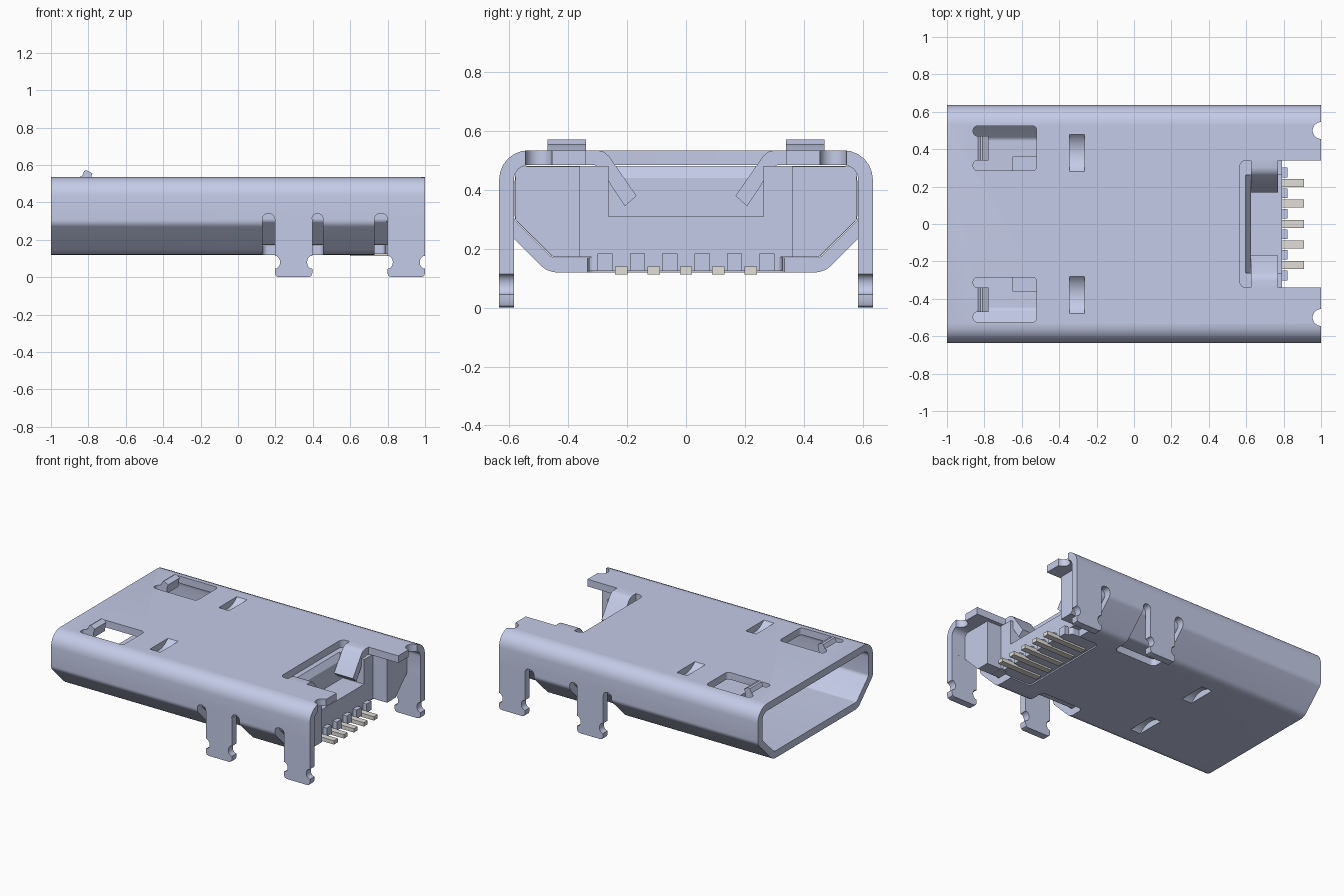
import bpy, bmesh, math
from mathutils import Vector

if "Cube" in bpy.data.objects:
    bpy.data.objects.remove(bpy.data.objects["Cube"], do_unlink=True)


def material(name, rgb):
    m = bpy.data.materials.new(name)
    m.use_nodes = True
    m.diffuse_color = (*rgb, 1)
    m.node_tree.nodes["Principled BSDF"].inputs["Base Color"].default_value = (*rgb, 1)
    return m


STEEL = material("lilac_steel", (0.591, 0.638, 0.855))
PIN = material("pin_grey", (0.76, 0.74, 0.70))


def fillet(corners, steps=6):
    """Round each (u, v, radius) corner of an outline."""
    out, n = [], len(corners)
    for i, (u, v, r) in enumerate(corners):
        p = Vector((u, v))
        if not r:
            out.append(p)
            continue
        a = (Vector(corners[i - 1][:2]) - p).normalized()
        b = (Vector(corners[(i + 1) % n][:2]) - p).normalized()
        half = a.angle(b) / 2
        centre = p + (a + b).normalized() * r / math.sin(half)
        start, end = p + a * r / math.tan(half), p + b * r / math.tan(half)
        d0, d1 = start - centre, end - centre
        for k in range(steps + 1):
            out.append(centre + d0.slerp(d1, k / steps).normalized() * r)
    return out


def rect(u0, u1, v0, v1, r=0):
    return fillet([(u0, v0, r), (u1, v0, r), (u1, v1, r), (u0, v1, r)])


def prism(name, pts, axis, lo, hi, mat=STEEL):
    """Extrude a 2D outline along an axis from lo to hi."""
    place = {"x": lambda u, v, d: (d, u, v),
             "y": lambda u, v, d: (u, d, v),
             "z": lambda u, v, d: (u, v, d)}[axis]
    bm = bmesh.new()
    face = bm.faces.new([bm.verts.new(place(p[0], p[1], lo)) for p in pts])
    ext = bmesh.ops.extrude_face_region(bm, geom=[face])
    move = Vector(place(0, 0, hi - lo))
    bmesh.ops.translate(bm, vec=move, verts=[g for g in ext["geom"] if isinstance(g, bmesh.types.BMVert)])
    bmesh.ops.recalc_face_normals(bm, faces=bm.faces)
    me = bpy.data.meshes.new(name)
    bm.to_mesh(me)
    bm.free()
    me.materials.append(mat)
    ob = bpy.data.objects.new(name, me)
    bpy.context.collection.objects.link(ob)
    return ob


def activate(ob):
    bpy.ops.object.select_all(action="DESELECT")
    ob.select_set(True)
    bpy.context.view_layer.objects.active = ob


def cut(ob, cutter):
    mod = ob.modifiers.new("cut", "BOOLEAN")
    mod.operation, mod.solver, mod.object = "DIFFERENCE", "EXACT", cutter
    activate(ob)
    bpy.ops.object.modifier_apply(modifier=mod.name)
    bpy.data.objects.remove(cutter, do_unlink=True)


def smooth(ob):
    activate(ob)
    bpy.ops.object.shade_smooth_by_angle(angle=math.radians(30))


def mirrored(half):
    return fillet(half + [(-u, v, r) for u, v, r in reversed(half)])


def circle(u, v, r, n=32):
    return [(u + r * math.cos(k * math.tau / n), v + r * math.sin(k * math.tau / n)) for k in range(n)]


def span(side, a, b):
    return sorted((side * a, side * b))


# Folded shell: hollow tube with a chamfered underside
shell = prism("shell", mirrored([(.635, .535, .1), (.635, .285, .05), (.47, .12, .08)]), "x", -1, 1)
cut(shell, prism("bore", mirrored([(.585, .485, .05), (.585, .30, .03), (.455, .17, .03)]), "x", -1.1, 1.1))

# Rear openings in roof and floor
cut(shell, prism("roof_cut", rect(.565, 1.2, -.34, .34, .035), "z", .4, .7))
cut(shell, prism("floor_cut", rect(.57, 1.2, -.335, .335, .03), "z", -.1, .3))

for s in (-1, 1):
    # Clearances around the legs
    y0, y1 = span(s, .35, .8)
    cut(shell, prism("leg_cut", rect(.13, .455, y0, y1, .03), "z", -.1, .31))
    y0, y1 = span(s, .3, .8)
    cut(shell, prism("rear_cut", rect(.73, 1.2, y0, y1), "z", -.1, .31))
    y0, y1 = span(s, .5, .8)
    for a, b in ((.13, .195), (.395, .455), (.73, .8)):
        cut(shell, prism("slot_cut", rect(a, b, .2, .34, .03), "y", y0, y1))
    # Latch windows with hooked front corners
    y0, y1 = span(s, .285, .525)
    cut(shell, prism("window_cut", rect(-.80, -.52, y0, y1, .025), "z", .4, .7))
    for a, b in ((.285, .34), (.47, .525)):
        y0, y1 = span(s, a, b)
        cut(shell, prism("hook_cut", rect(-.86, -.74, y0, y1, .024), "z", .4, .7))
    # Pressed dimples, roof and floor
    cut(shell, prism("dimple_cut", circle(s * .38, .624, .134), "x", -.345, -.265))
    cut(shell, prism("dimple_cut", circle(s * .25, .031, .134), "x", -.345, -.265))
    # Rear edge notches
    cut(shell, prism("notch_cut", circle(1, s * .5, .045), "z", .4, .7))
smooth(shell)


def leg_outline(x0, x1):
    """Solder leg with a rounded waist near its foot."""
    right = [(x1, .31), (x1, .115)]
    for k in range(9):
        a = math.pi / 2 + k * math.pi / 8
        right.append((x1 + .028 * math.cos(a), .08 + .035 * math.sin(a)))
    right += [(x1, .02), (x1 - .006, .006), (x1 - .02, 0)]
    return right + [(x0 + x1 - u, v) for u, v in reversed(right)]


for s, side in ((1, "left"), (-1, "right")):
    # Legs
    y0, y1 = span(s, .585, .635)
    for x0, x1, where in ((.197, .397, "middle"), (.8, 1, "rear")):
        smooth(prism(f"{side}_{where}_leg", leg_outline(x0, x1), "y", y0, y1))
    # Bent rear retaining tab
    tab = [(.36, .535), (.30, .535), (.28, .53), (.262, .515), (.168, .38), (.208, .345),
           (.28, .455), (.292, .475), (.31, .485), (.36, .485)]
    smooth(prism(f"{side}_rear_tab", [(s * u, v) for u, v in tab], "x", .625, .77))
    # Latch spring nose standing above the roof
    nose = [(-.85, .535), (-.835, .54), (-.822, .567), (-.81, .572), (-.778, .555),
            (-.785, .535), (-.79, .49), (-.85, .49)]
    y0, y1 = span(s, .34, .47)
    smooth(prism(f"{side}_latch_nose", nose, "y", y0, y1))
    # Housing cheeks behind the body
    y0, y1 = span(s, .36, .58)
    cheek = [(.36, .48), (.58, .48), (.58, .30), (.452, .173), (.36, .173)]
    prism(f"{side}_housing_cheek", [(s * u, v) for u, v in cheek], "x", .79, .9)

# Insulating housing with a stepped pocket under the roof opening
housing = prism("housing", mirrored([(.582, .482, .05), (.582, .30, .03), (.454, .172, .03)]), "x", .1, .79)
cut(housing, prism("pocket_cut", rect(-.263, .263, .31, .6), "x", .625, 1))
cut(housing, prism("ramp_cut", [(.585, .5), (.64, .5), (.64, .44), (.625, .44)], "y", -.263, .263))
prism("housing_floor", rect(.575, .79, -.33, .33, .02), "z", .125, .2)
prism("tongue", rect(-.36, .36, .33, .42), "x", -.65, .12)

# Comb ribs between the contacts
for i in range(6):
    y = (i - 2.5) * .11
    prism(f"comb_rib_{i + 1}", rect(y - .026, y + .026, .125, .185), "x", .77, .82)

# Contact pins
for i in range(5):
    y = (i - 2) * .11
    prism(f"contact_pin_{i + 1}", rect(y - .021, y + .021, .113, .14), "x", .6, .91, PIN)
